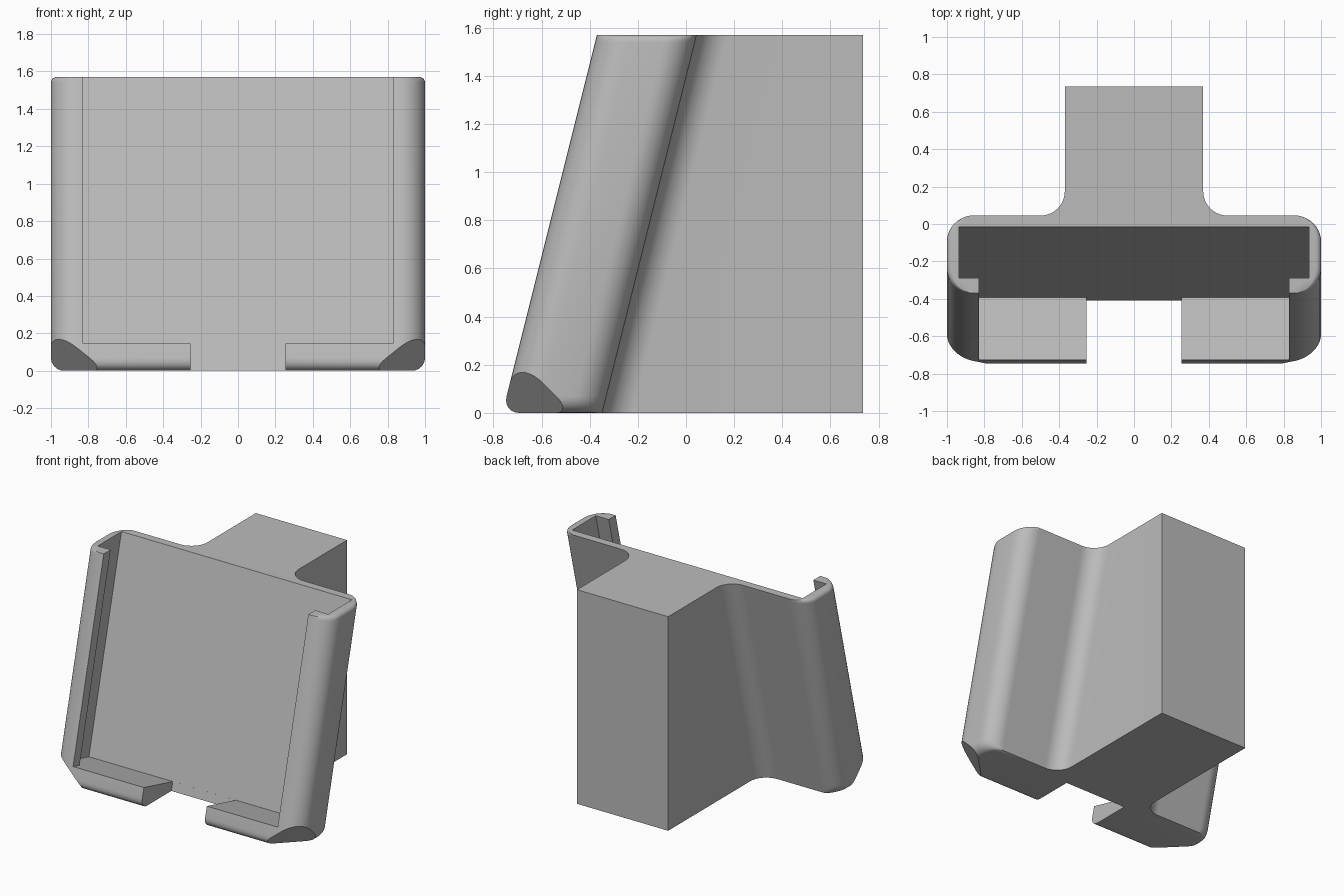
import bpy, bmesh
from math import sin, cos, radians, pi
from mathutils import Vector

if "Cube" in bpy.data.objects:
    bpy.data.objects.remove(bpy.data.objects["Cube"])

HEIGHT, LEAN = 1.57, 0.25
FRONT, REAR, BACK = -0.37, 0.045, 0.735   # y values at the top
BLOCK_X = 0.37

grey = bpy.data.materials.new("plain grey")
grey.use_nodes = True
colour = (0.5, 0.5, 0.5, 1)
grey.diffuse_color = colour
grey.node_tree.nodes["Principled BSDF"].inputs["Base Color"].default_value = colour


def leaned(x, y, z):
    return Vector((x, y + LEAN * (z - HEIGHT), z))


def loft(bm, rings):
    """Skin a stack of equal rings and close both ends."""
    loops = [[bm.verts.new(p) for p in ring] for ring in rings]
    n = len(loops[0])
    for low, high in zip(loops, loops[1:]):
        for i in range(n):
            j = (i + 1) % n
            bm.faces.new((low[i], low[j], high[j], high[i]))
    bm.faces.new(loops[0][::-1])
    bm.faces.new(loops[-1])
    bmesh.ops.recalc_face_normals(bm, faces=bm.faces)


def make_object(name, bm):
    mesh = bpy.data.meshes.new(name)
    bm.to_mesh(mesh)
    bm.free()
    mesh.materials.append(grey)
    obj = bpy.data.objects.new(name, mesh)
    bpy.context.collection.objects.link(obj)
    return obj


def arc(cx, cy, r, start, end, steps=10):
    """Points with their directions from the centre."""
    out = []
    for i in range(steps + 1):
        a = radians(start + (end - start) * i / steps)
        out.append((cx + r * cos(a), cy + r * sin(a), cos(a), sin(a)))
    return out


# Outline of the +x half: x, y, outward x, outward y, leans or not
RF, RB = 0.14, 0.13
half = [p + (True,) for p in arc(1 - RF, FRONT + RF, RF, -90, 0)]
half += [p + (True,) for p in arc(1 - RB, REAR - RB, RB, 0, 90)]
half += [(x, y, 0, 0, True)
         for x, y, _, _ in arc(BLOCK_X + RB, REAR + RB, RB, 270, 180)]
half.append((BLOCK_X, BACK, 0, 0, False))
outline = half + [(-x, y, -nx, ny, s) for x, y, nx, ny, s in reversed(half)]


def body_ring(z, side_inset, front_inset):
    ring = []
    for x, y, nx, ny, leans in outline:
        px = x - nx * side_inset
        py = y - min(ny, 0) * front_inset
        ring.append(leaned(px, py, z) if leans else Vector((px, py, z)))
    return ring


# Holder body with rounded lower and upper side edges
R_LOW, R_TOP, STEPS = 0.07, 0.03, 6
rings = []
for i in range(STEPS + 1):
    a = pi / 2 * i / STEPS
    inset = R_LOW * (1 - sin(a))
    rings.append(body_ring(R_LOW * (1 - cos(a)), inset, inset))
for i in range(STEPS + 1):
    a = pi / 2 * i / STEPS
    rings.append(body_ring(HEIGHT - R_TOP * (1 - sin(a)), R_TOP * (1 - cos(a)), 0))
bm = bmesh.new()
loft(bm, rings)

# Slanted cuts on the two lower front corners
for side in (1, -1):
    cut = bmesh.ops.bisect_plane(
        bm, geom=bm.verts[:] + bm.edges[:] + bm.faces[:],
        plane_co=(side * 0.72, -0.75, 0), plane_no=(side, -1, -1),
        clear_outer=True)
    edges = [e for e in cut["geom_cut"] if isinstance(e, bmesh.types.BMEdge)]
    bmesh.ops.holes_fill(bm, edges=edges, sides=0)
bmesh.ops.recalc_face_normals(bm, faces=bm.faces)
body = make_object("holder_body", bm)


def floor_height(y):
    """Height where the leaning line from y meets the square pocket floor."""
    return (0.063 - LEAN * y) / (1 + LEAN * LEAN)


# Pocket with a narrower front opening
pocket_half = [(0.83, -0.6), (0.83, -0.29), (0.935, -0.29), (0.935, -0.015)]
pocket = pocket_half + [(-x, y) for x, y in reversed(pocket_half)]
bm = bmesh.new()
loft(bm, [[leaned(x, y, floor_height(y)) for x, y in pocket],
          [leaned(x, y, 1.8) for x, y in pocket]])
cutters = [make_object("pocket_cutter", bm)]

# Gap in the middle of the lower lip
gap = [(-0.255, -0.6), (0.255, -0.6), (0.255, -0.0155), (-0.255, -0.0155)]
bm = bmesh.new()
loft(bm, [[leaned(x, y, z) for x, y in gap] for z in (-0.1, 0.4)])
cutters.append(make_object("gap_cutter", bm))

bpy.ops.object.select_all(action="DESELECT")
bpy.context.view_layer.objects.active = body
body.select_set(True)
for cutter in cutters:
    cutter.hide_render = True
    mod = body.modifiers.new(cutter.name, "BOOLEAN")
    mod.operation = "DIFFERENCE"
    mod.solver = "EXACT"
    mod.object = cutter
    bpy.ops.object.modifier_apply(modifier=mod.name)
    bpy.data.objects.remove(cutter)

bpy.ops.object.shade_smooth_by_angle(angle=radians(30))
